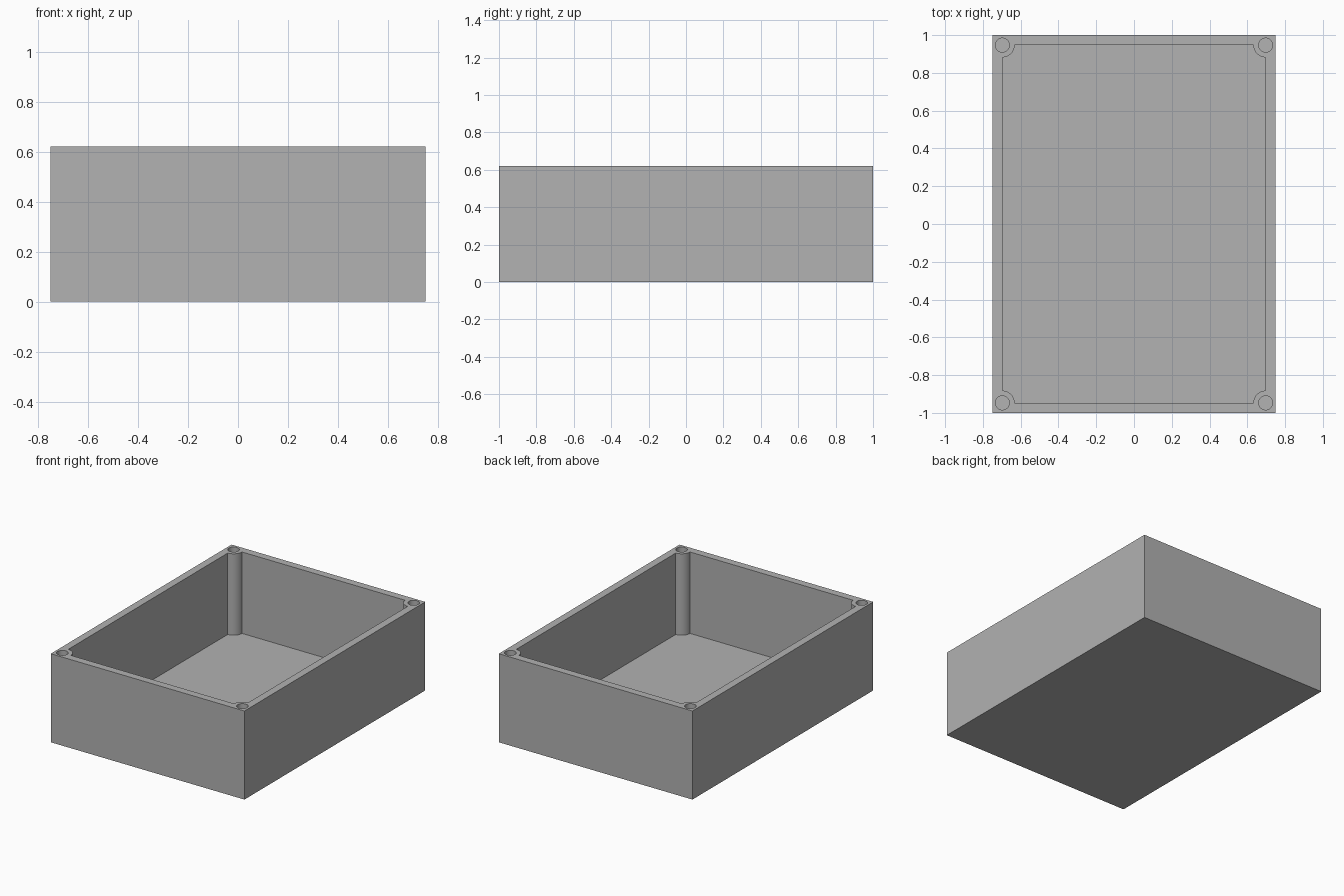
import bpy
import bmesh
from math import cos, sin, pi, radians
from mathutils import Matrix, Vector

if "Cube" in bpy.data.objects:
    bpy.data.objects.remove(bpy.data.objects["Cube"], do_unlink=True)

WIDTH, LENGTH, HEIGHT = 1.5, 2.0, 0.62
WALL = 0.053
FLOOR = 0.05
POST_R, HOLE_R, HOLE_DEPTH = 0.065, 0.037, 0.5
IX, IY = WIDTH / 2 - WALL, LENGTH / 2 - WALL
CORNERS = [(1, 1), (-1, 1), (-1, -1), (1, -1)]

grey = bpy.data.materials.new("plain grey")
grey.use_nodes = True
colour = (0.445, 0.445, 0.445, 1)
grey.diffuse_color = colour
grey.node_tree.nodes["Principled BSDF"].inputs["Base Color"].default_value = colour


def prism(name, outline, z0, z1):
    """Extrude a counter-clockwise outline from z0 up to z1."""
    bm = bmesh.new()
    base = bm.faces.new([bm.verts.new((x, y, z0)) for x, y in outline])
    top = bmesh.ops.extrude_face_region(bm, geom=[base], use_keep_orig=True)["geom"]
    bmesh.ops.translate(bm, vec=(0, 0, z1 - z0),
                        verts=[v for v in top if isinstance(v, bmesh.types.BMVert)])
    bmesh.ops.recalc_face_normals(bm, faces=bm.faces)
    mesh = bpy.data.meshes.new(name)
    bm.to_mesh(mesh)
    bm.free()
    obj = bpy.data.objects.new(name, mesh)
    bpy.context.collection.objects.link(obj)
    mesh.materials.append(grey)
    return obj


def arc(cx, cy, r, start, end, steps):
    angles = [start + (end - start) * i / steps for i in range(steps + 1)]
    return [(cx + r * cos(a), cy + r * sin(a)) for a in angles]


def cut(target, cutter):
    cutter.hide_render = True
    mod = target.modifiers.new(cutter.name, 'BOOLEAN')
    mod.operation = 'DIFFERENCE'
    mod.solver = 'EXACT'
    mod.object = cutter
    bpy.context.view_layer.objects.active = target
    bpy.ops.object.modifier_apply(modifier=mod.name)
    bpy.data.objects.remove(cutter, do_unlink=True)


# Outer block
box = prism("open_box", [(sx * WIDTH / 2, sy * LENGTH / 2) for sx, sy in CORNERS], 0, HEIGHT)

# Cavity, its corners scooped inwards so round posts remain in the box
outline = []
for i, (sx, sy) in enumerate(CORNERS):
    start = (3 + i) * pi / 2
    outline += arc(sx * IX, sy * IY, POST_R, start, start - pi / 2, 12)
cut(box, prism("cavity_cutter", outline, FLOOR, HEIGHT + 0.1))

# Blind screw hole down each corner post
for sx, sy in CORNERS:
    ring = arc(sx * IX, sy * IY, HOLE_R, 0, 2 * pi, 32)[:-1]
    cut(box, prism("screw_hole_cutter", ring, HEIGHT - HOLE_DEPTH, HEIGHT + 0.1))

# Smooth posts and holes, crisp box edges
bpy.ops.object.select_all(action='DESELECT')
box.select_set(True)
bpy.context.view_layer.objects.active = box
bpy.ops.object.shade_smooth_by_angle(angle=radians(30))
